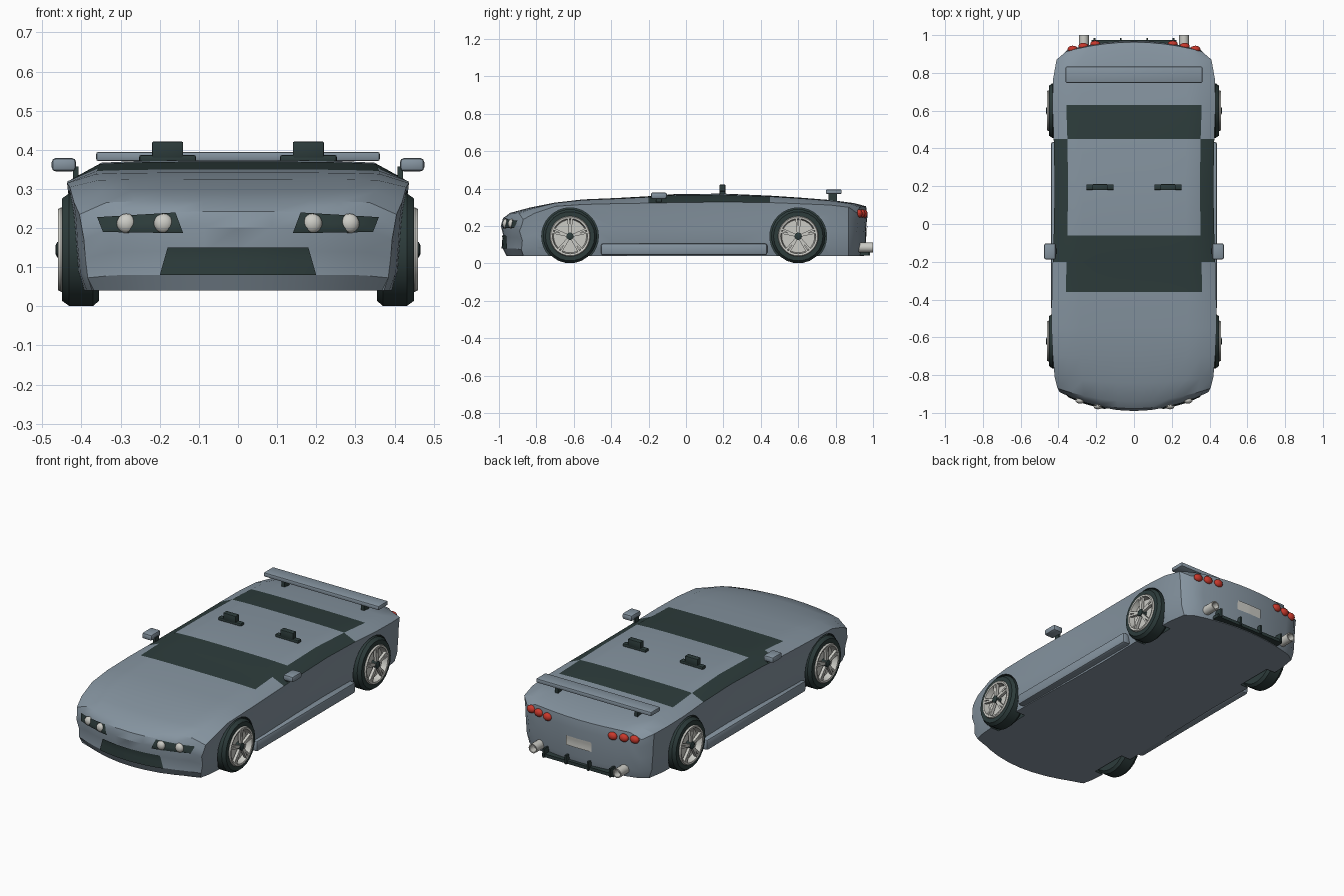
import bpy, bmesh, math
from mathutils import Matrix, Vector
from mathutils.bvhtree import BVHTree

if "Cube" in bpy.data.objects:
    bpy.data.objects.remove(bpy.data.objects["Cube"])


def material(name, rgb):
    m = bpy.data.materials.new(name)
    m.diffuse_color = (*rgb, 1)
    m.use_nodes = True
    m.node_tree.nodes["Principled BSDF"].inputs["Base Color"].default_value = m.diffuse_color
    return m


PAINT = material("blue grey paint", (0.235, 0.295, 0.35))
DARK = material("dark trim", (0.026, 0.045, 0.044))
LIGHT = material("light metal", (0.60, 0.60, 0.56))
RED = material("red lamp", (0.58, 0.04, 0.025))


def finish(name, bm, mats, smooth=True, normals=True):
    if normals:
        bmesh.ops.recalc_face_normals(bm, faces=bm.faces)
    me = bpy.data.meshes.new(name)
    bm.to_mesh(me)
    bm.free()
    ob = bpy.data.objects.new(name, me)
    bpy.context.collection.objects.link(ob)
    for m in mats:
        me.materials.append(m)
    if smooth:
        smooth_shade(ob)
    return ob


def smooth_shade(ob):
    bpy.ops.object.select_all(action='DESELECT')
    bpy.context.view_layer.objects.active = ob
    ob.select_set(True)
    bpy.ops.object.shade_smooth_by_angle(angle=math.radians(30))


def box(name, c, size, mat, bevel=0.0):
    bm = bmesh.new()
    bmesh.ops.create_cube(bm, size=1, matrix=Matrix.Translation(c) @ Matrix.Diagonal((*size, 1)))
    if bevel:
        bmesh.ops.bevel(bm, geom=bm.edges[:], offset=bevel, segments=2, affect='EDGES', profile=0.5)
    return finish(name, bm, [mat])


def ball(name, c, r, mat):
    bm = bmesh.new()
    bmesh.ops.create_uvsphere(bm, u_segments=16, v_segments=10, radius=1,
                              matrix=Matrix.Translation(c) @ Matrix.Diagonal((*r, 1)))
    return finish(name, bm, [mat])


def lathe(name, prof, c, axis, mat, seg=24):
    """Revolve (radius, offset) points around the x or y axis through c."""
    bm = bmesh.new()
    rings = []
    for r, o in prof:
        ring = []
        for i in range(seg):
            a = 2 * math.pi * i / seg
            p, q = r * math.cos(a), r * math.sin(a)
            ring.append(bm.verts.new(Vector(c) + Vector((o, p, q) if axis == 'x' else (p, o, q))))
        rings.append(ring)
    for a, b in zip(rings, rings[1:]):
        for i in range(seg):
            j = (i + 1) % seg
            bm.faces.new((a[i], a[j], b[j], b[i]))
    bm.faces.new(rings[0])
    bm.faces.new(rings[-1][::-1])
    return finish(name, bm, [mat])


# Body: a surface grid over stations (y), columns (u) and levels (w)
# station: y, bow, half width, shoulder z, centre z
ST = [(-0.99, .10, .40, .205, .242), (-.94, .07, .405, .235, .27), (-.84, .03, .42, .268, .297),
      (-.70, 0, .43, .305, .325), (-.55, 0, .437, .315, .342), (-.36, 0, .435, .32, .35),
      (-.20, 0, .43, .322, .359), (-.06, 0, .425, .325, .37), (.20, 0, .42, .328, .373),
      (.45, 0, .425, .325, .362), (.63, 0, .432, .318, .35), (.78, -.01, .428, .312, .338),
      (.90, -.03, .41, .30, .322), (.97, -.05, .36, .27, .305)]
HALF = [(0, 1), (.22, 1), (.45, .985), (.65, .95), (.83, .87), (1, 0)]  # column, crown
COL = [(-u, f) for u, f in HALF[:0:-1]] + HALF
LEV = [(0, .92, .03), (.2, .96, .01), (.5, .975, .015), (.8, .985, 0), (1, 1, .012)]  # w, width, setback


def body_point(s, c, l):
    (y, bow, hw, zs, zt), (u, f), (w, k, back) = ST[s], COL[c], LEV[l]
    if s in (0, len(ST) - 1):
        y += back * (1 if s == 0 else -0.6)
    top = zs + (zt - zs) * f
    return (u * hw * k, y + bow * u * u, 0.04 + w * (top - 0.04))


bm = bmesh.new()
cache = {}


def quad(keys, mat=0):
    for k in keys:
        if k not in cache:
            cache[k] = bm.verts.new(body_point(*k))
    bm.faces.new([cache[k] for k in keys]).material_index = mat


NS, NC, NL = len(ST) - 1, len(COL) - 1, len(LEV) - 1
for s in range(NS):
    for c in range(NC):
        quad([(s, c, 0), (s + 1, c, 0), (s + 1, c + 1, 0), (s, c + 1, 0)])
        side = c in (0, NC - 1)
        y = ST[s][0]
        # windscreen, rear window and side windows
        glass = (-.21 < y < .44) if side else (-.37 < y < -.07 or .44 < y < .5)
        quad([(s, c, NL), (s, c + 1, NL), (s + 1, c + 1, NL), (s + 1, c, NL)], int(glass))
    for l in range(NL):
        for c in (0, NC):
            quad([(s, c, l), (s, c, l + 1), (s + 1, c, l + 1), (s + 1, c, l)])
for c in range(NC):
    for l in range(NL):
        for s in (0, NS):
            quad([(s, c, l), (s, c + 1, l), (s, c + 1, l + 1), (s, c, l + 1)])
bmesh.ops.recalc_face_normals(bm, faces=bm.faces)
SKIN = BVHTree.FromBMesh(bm)
body = finish("body", bm, [PAINT, DARK], smooth=False)

# Wheel arches cut from the body
WHEELS = [(sx, y) for sx in (-1, 1) for y in (-.62, .60)]
for sx, y in WHEELS:
    cut = lathe("arch_cutter", [(.152, -.1), (.152, .1)], (sx * .44, y, .145), 'x', PAINT, 32)
    cut.data.materials.append(DARK)
    for p in cut.data.polygons:
        p.material_index = 1
    mod = body.modifiers.new("arch", 'BOOLEAN')
    mod.operation, mod.solver, mod.object = 'DIFFERENCE', 'EXACT', cut
    bpy.context.view_layer.update()
    body.data = bpy.data.meshes.new_from_object(body.evaluated_get(bpy.context.evaluated_depsgraph_get()))
    body.modifiers.clear()
    bpy.data.objects.remove(cut)
smooth_shade(body)


def plate(name, corners, mat, d):
    """Thin sheet laid on the nose (d=1) or tail (d=-1); corners (x, z) run bl, br, tr, tl."""
    bm = bmesh.new()
    bl, br, tr, tl = [Vector(p) for p in corners]
    n, m = 12, 4
    grid = []
    for i in range(n + 1):
        for j in range(m + 1):
            p = bl.lerp(br, i / n).lerp(tl.lerp(tr, i / n), j / m)
            hit = SKIN.ray_cast(Vector((p.x, -2 * d, p.y)), Vector((0, d, 0)))[0]
            grid.append(bm.verts.new((p.x, hit.y - .006 * d, p.y)))
    for i in range(n):
        for j in range(m):
            a = i * (m + 1) + j
            f = [grid[a], grid[a + m + 1], grid[a + m + 2], grid[a + 1]]
            bm.faces.new(f if d > 0 else f[::-1])
    return finish(name, bm, [mat], normals=False)


def skin_y(x, z, d):
    return SKIN.ray_cast(Vector((x, -2 * d, z)), Vector((0, d, 0)))[0].y


plate("grille", [(-.20, .08), (.20, .08), (.18, .15), (-.18, .15)], DARK, 1)
plate("number_plate", [(-.08, .145), (.08, .145), (.08, .2), (-.08, .2)], LIGHT, -1)

for sx in (-1, 1):
    # Headlights
    h = [(sx * .14, .187), (sx * .345, .19), (sx * .36, .228), (sx * .16, .24)]
    plate("headlight_panel", h if sx > 0 else [h[1], h[0], h[3], h[2]], DARK, 1)
    for x in (.19, .285):
        ball("headlight", (sx * x, skin_y(sx * x, .212, 1), .212), (.025, .018, .025), LIGHT)
    # Tail lights and exhausts
    for x, z in ((.205, .268), (.268, .27), (.325, .27)):
        ball("tail_light", (sx * x, skin_y(sx * x, .25, -1), z - .003), (.027, .018, .022), RED)
    lathe("exhaust", [(.026, .90), (.026, 1.0), (.02, 1.0), (.02, .96)], (sx * .265, 0, .085), 'y', LIGHT, 16)
    # Mirrors, sills, headrests, spoiler posts
    box("mirror", (sx * .445, -.145, .362), (.062, .085, .034), PAINT, .01)
    box("mirror_stalk", (sx * .415, -.145, .342), (.014, .03, .03), DARK)
    box("side_sill", (sx * .414, -.01, .075), (.05, .89, .062), PAINT, .012)
    box("headrest_base", (sx * .18, .195, .377), (.145, .03, .02), DARK, .005)
    box("headrest", (sx * .18, .195, .40), (.08, .032, .042), DARK, .004)
    box("spoiler_post", (sx * .25, .785, .35), (.02, .045, .06), DARK)

# Spoiler wing and rear diffuser
box("spoiler_wing", (0, .79, .383), (.725, .085, .024), PAINT, .006)
box("diffuser", (0, .945, .052), (.45, .06, .018), DARK)
for x in (-.21, -.07, .07, .21):
    box("diffuser_fin", (x, .955, .068), (.01, .06, .05), DARK)

# Wheels
for sx, y in WHEELS:
    c = (sx * .40, y, .145)
    lathe("tyre", [(.105, -sx * .045), (.132, -sx * .045), (.145, -sx * .03), (.145, sx * .032),
                   (.132, sx * .05), (.106, sx * .05), (.104, sx * .02)], c, 'x', DARK, 22)
    lathe("rim", [(.100, sx * .015), (.108, sx * .052), (.104, sx * .060), (.094, sx * .058),
                  (.088, sx * .026)], c, 'x', LIGHT, 28)
    lathe("brake_disc", [(.075, sx * .02), (.075, sx * .030)], c, 'x', LIGHT, 24)
    lathe("hub", [(.02, sx * .03), (.02, sx * .062), (.012, sx * .066)], c, 'x', DARK, 12)
    bm = bmesh.new()
    for i in range(5):
        turn = Matrix.Rotation(2 * math.pi * i / 5, 4, 'X')
        for s in (-1, 1):
            bmesh.ops.create_cube(bm, size=1, matrix=Matrix.Translation(c) @ turn
                                  @ Matrix.Rotation(s * .10, 4, 'X')
                                  @ Matrix.Translation((sx * .05, 0, .057))
                                  @ Matrix.Diagonal((.016, .011, .085, 1)))
    finish("spokes", bm, [LIGHT], smooth=False)
